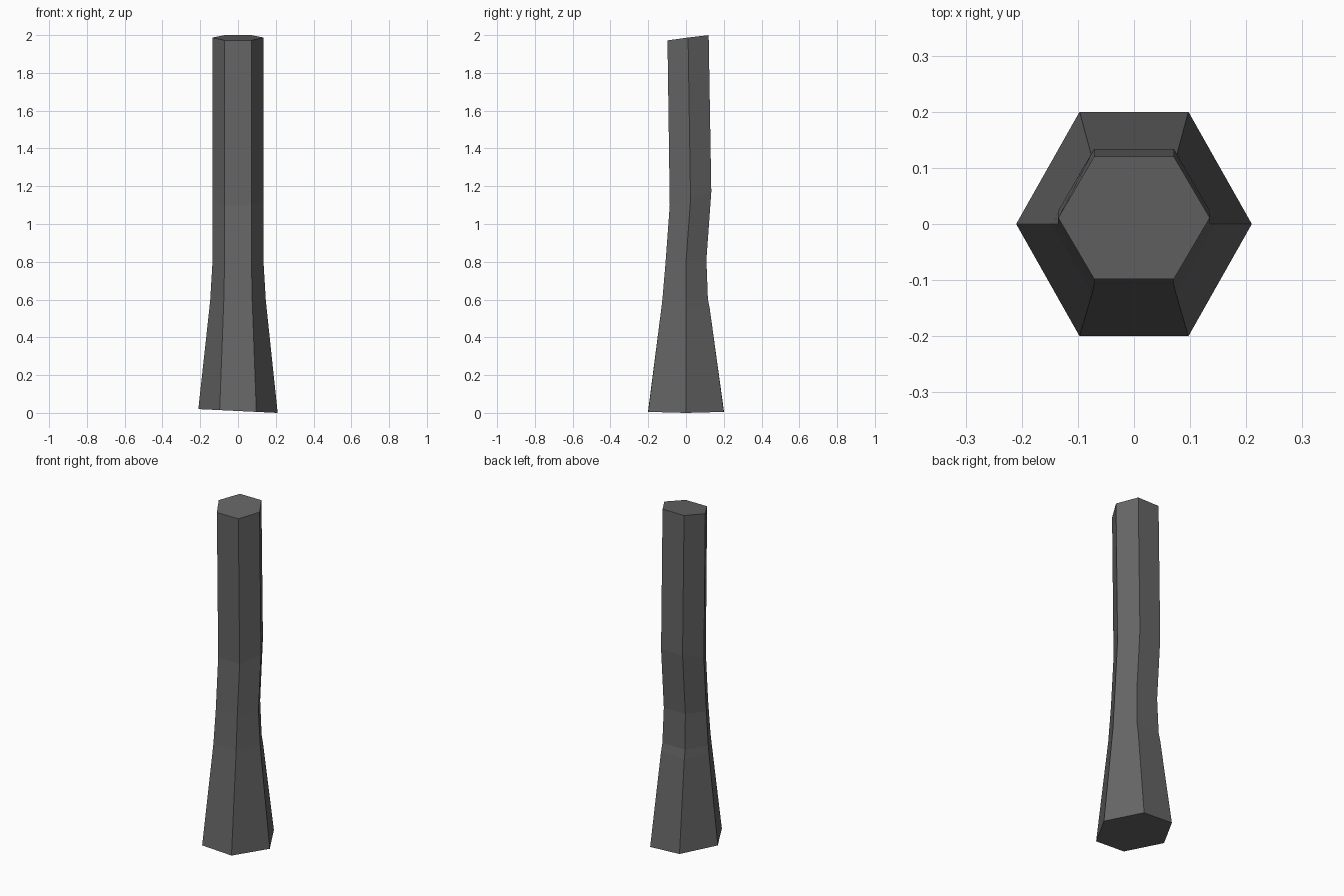
import bpy, bmesh

if "Cube" in bpy.data.objects:
    bpy.data.objects.remove(bpy.data.objects["Cube"])

mat = bpy.data.materials.new("dark grey")
mat.diffuse_color = (0.13, 0.13, 0.13, 1)
mat.use_nodes = True
mat.node_tree.nodes["Principled BSDF"].inputs["Base Color"].default_value = mat.diffuse_color

# Rings: half width, half flat width, y front, y side, y back, z front, z side, z back, tilt in x
rings = [
    (0.210, 0.097, -0.200, 0.000, 0.200, 0.010, 0.010, 0.010, -0.048),
    (0.152, 0.077, -0.131, 0.000, 0.126, 0.550, 0.550, 0.550, 0),
    (0.147, 0.075, -0.125, 0.000, 0.116, 0.600, 0.600, 0.600, 0),
    (0.135, 0.071, -0.108, 0.000, 0.108, 0.800, 0.800, 0.810, 0),
    (0.135, 0.071, -0.086, 0.024, 0.134, 1.100, 1.130, 1.170, 0),
    (0.135, 0.071, -0.098, 0.011, 0.120, 1.972, 1.987, 2.000, 0),
]

# Six-sided bent post lofted through the rings
bm = bmesh.new()
loops = []
for w, f, yf, ys, yb, zf, zs, zb, tilt in rings:
    pts = [(-f, yf, zf), (f, yf, zf), (w, ys, zs), (f, yb, zb), (-f, yb, zb), (-w, ys, zs)]
    loops.append([bm.verts.new((x, y, z + tilt * x)) for x, y, z in pts])
for a, b in zip(loops, loops[1:]):
    for i in range(6):
        j = (i + 1) % 6
        bm.faces.new((a[i], a[j], b[j], b[i]))
bm.faces.new(loops[0][::-1])
bm.faces.new(loops[-1])
bmesh.ops.recalc_face_normals(bm, faces=bm.faces)

mesh = bpy.data.meshes.new("bent_post")
bm.to_mesh(mesh)
bm.free()
mesh.materials.append(mat)
bpy.context.collection.objects.link(bpy.data.objects.new("bent_post", mesh))
